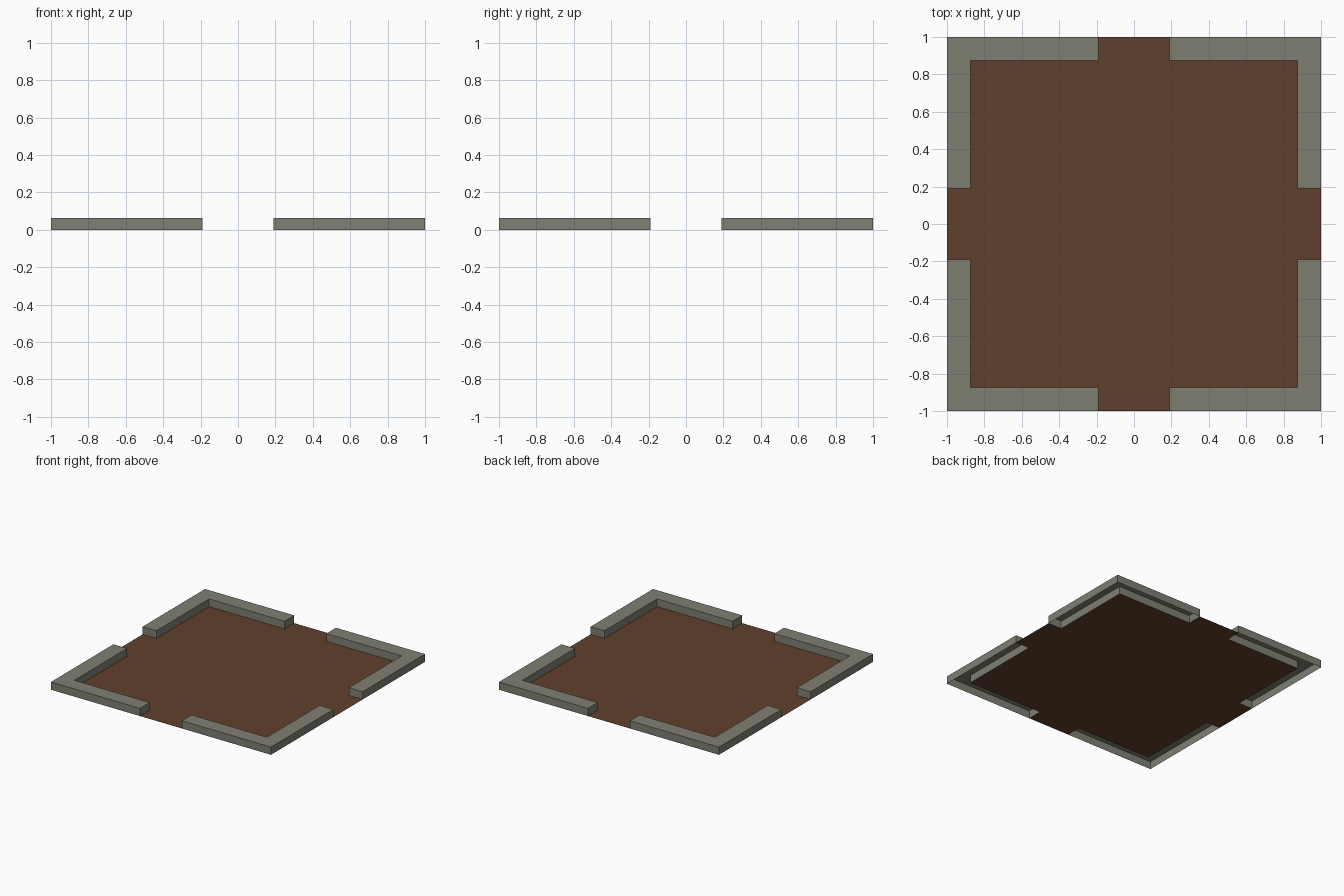
import bpy, bmesh, math
from mathutils import Matrix

if "Cube" in bpy.data.objects:
    bpy.data.objects.remove(bpy.data.objects["Cube"])

HALF, INNER, GAP, HEIGHT = 1.0, 0.875, 0.19, 0.0635


def material(name, rgb):
    m = bpy.data.materials.new(name)
    m.diffuse_color = (*rgb, 1.0)
    m.use_nodes = True
    m.node_tree.nodes["Principled BSDF"].inputs["Base Color"].default_value = m.diffuse_color
    return m


stone = material("grey_stone", (0.216, 0.212, 0.174))
soil = material("brown_soil", (0.117, 0.051, 0.026))


def add_object(name, bm, mat):
    mesh = bpy.data.meshes.new(name)
    bm.to_mesh(mesh)
    bm.free()
    mesh.materials.append(mat)
    obj = bpy.data.objects.new(name, mesh)
    bpy.context.collection.objects.link(obj)
    return obj


# Corner kerbs: L-shaped walls, closed on top and sides, open underneath
profile = [(HALF, GAP), (HALF, HALF), (GAP, HALF),
           (GAP, INNER), (INNER, INNER), (INNER, GAP)]
for i, place in enumerate(("back_right", "back_left", "front_left", "front_right")):
    bm = bmesh.new()
    low = [bm.verts.new((x, y, 0)) for x, y in profile]
    high = [bm.verts.new((x, y, HEIGHT)) for x, y in profile]
    n = len(profile)
    for a in range(n):
        b = (a + 1) % n
        bm.faces.new((low[a], low[b], high[b], high[a]))
    # top split along the mitre
    bm.faces.new((high[0], high[1], high[4], high[5]))
    bm.faces.new((high[1], high[2], high[3], high[4]))
    bmesh.ops.rotate(bm, verts=bm.verts, cent=(0, 0, 0),
                     matrix=Matrix.Rotation(i * math.pi / 2, 3, 'Z'))
    add_object("kerb_" + place, bm, stone)

# Floor: flat single-sided sheet inside the kerbs, reaching out through the four gaps
bm = bmesh.new()


def sheet(x0, x1, y0, y1):
    bm.faces.new([bm.verts.new((x, y, 0)) for x, y in
                  ((x0, y0), (x1, y0), (x1, y1), (x0, y1))])


sheet(-INNER, INNER, -INNER, INNER)
for s0, s1 in ((-HALF, -INNER), (INNER, HALF)):
    sheet(s0, s1, -GAP, GAP)
    sheet(-GAP, GAP, s0, s1)
add_object("floor", bm, soil)
